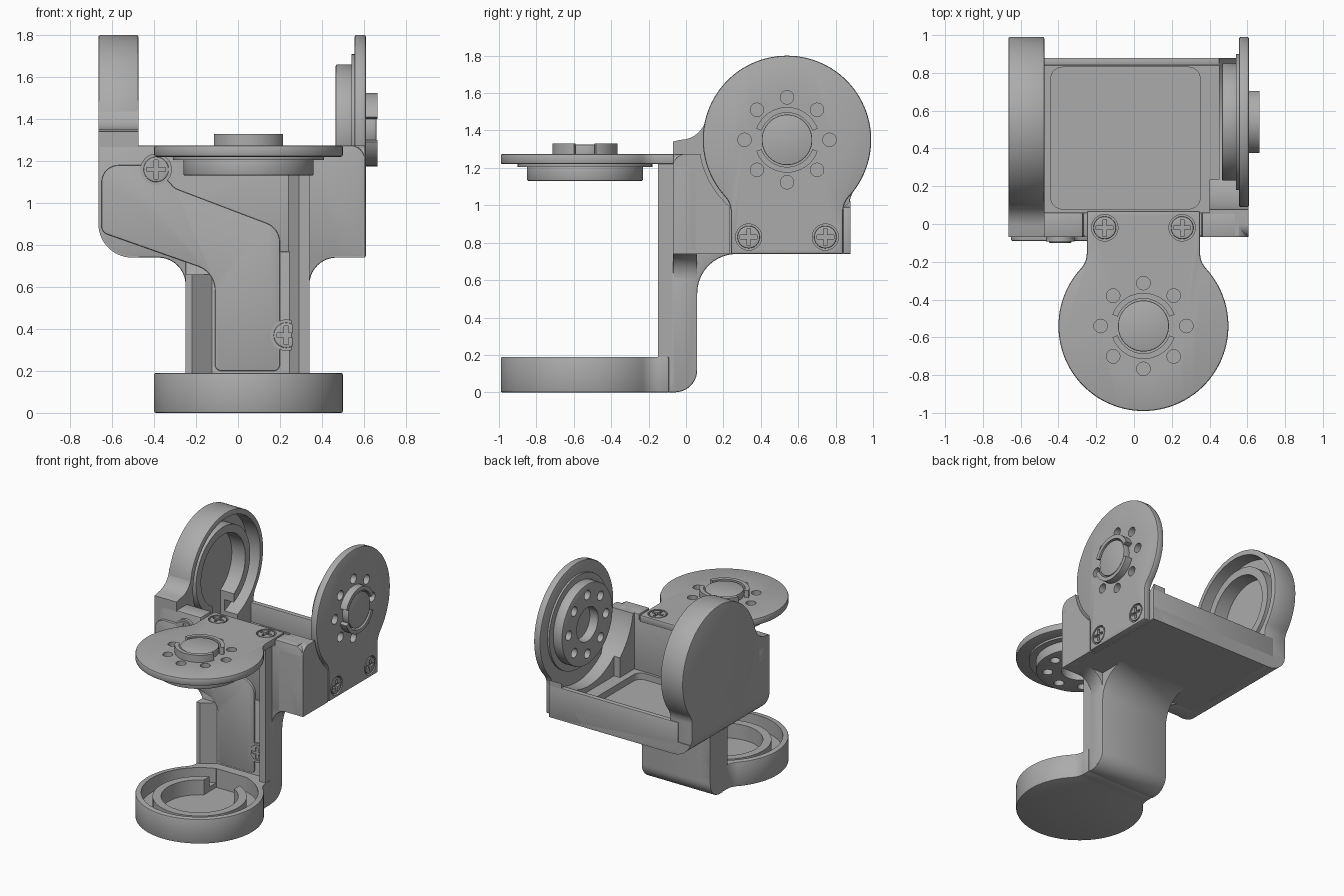
import bpy, bmesh
from math import sin, cos, pi, atan2, sqrt, tan, radians
from mathutils import Matrix, Vector

if "Cube" in bpy.data.objects:
    bpy.data.objects.remove(bpy.data.objects["Cube"])

grey = bpy.data.materials.new("plain grey")
grey.use_nodes = True
grey.diffuse_color = (0.41, 0.41, 0.41, 1)
grey.node_tree.nodes["Principled BSDF"].inputs["Base Color"].default_value = grey.diffuse_color

parts, cutters = [], []


def frame(u, v, origin=(0, 0, 0)):
    u, v = Vector(u), Vector(v)
    m = Matrix((u, v, u.cross(v))).transposed().to_4x4()
    m.translation = origin
    return m


LOWER = frame((1, 0, 0), (0, 1, 0), (0.05, -0.54, 0))
UPPER = frame((0, -1, 0), (0, 0, -1), (-0.665, 0.54, 1.35))
FRONT = frame((1, 0, 0), (0, 0, 1))       # depth runs toward the viewer side, -y
SIDE = frame((0, 1, 0), (0, 0, 1))        # depth runs along +x
PLAN = frame((1, 0, 0), (0, 1, 0))


def arc(cx, cy, r, a0, a1, n=12):
    return [(cx + r * cos(a0 + (a1 - a0) * i / n), cy + r * sin(a0 + (a1 - a0) * i / n))
            for i in range(n + 1)]


def circle(r, cx=0, cy=0, n=64):
    return arc(cx, cy, r, 0, 2 * pi, n)[:-1]


def box(u0, u1, v0, v1):
    return [(u0, v0), (u1, v0), (u1, v1), (u0, v1)]


def rounded(points):
    """Polygon whose corners (x, y, radius) are filleted."""
    out = []
    for i, (x, y, r) in enumerate(points):
        p = Vector((x, y))
        if not r:
            out.append((x, y))
            continue
        a = (Vector(points[i - 1][:2]) - p).normalized()
        b = (Vector(points[(i + 1) % len(points)][:2]) - p).normalized()
        half = a.angle(b) / 2
        c = p + (a + b).normalized() * r / sin(half)
        s, e = p + a * r / tan(half) - c, p + b * r / tan(half) - c
        a0, a1 = atan2(s.y, s.x), atan2(e.y, e.x)
        a1 += 2 * pi * round((a0 - a1) / (2 * pi))
        out += arc(c.x, c.y, r, a0, a1, 10)
    return out


def prism(name, pts, w0, w1, fr, bevel=0, cutter=False):
    bm = bmesh.new()
    low = [bm.verts.new(fr @ Vector((u, v, w0))) for u, v in pts]
    top = [bm.verts.new(fr @ Vector((u, v, w1))) for u, v in pts]
    bm.faces.new(low)
    bm.faces.new(top)
    for i in range(len(pts)):
        bm.faces.new((low[i - 1], low[i], top[i], top[i - 1]))
    bmesh.ops.recalc_face_normals(bm, faces=bm.faces)
    me = bpy.data.meshes.new(name)
    bm.to_mesh(me)
    bm.free()
    ob = bpy.data.objects.new(name, me)
    bpy.context.collection.objects.link(ob)
    (cutters if cutter else parts).append(ob)
    ob.hide_render = cutter
    if bevel:
        mod = ob.modifiers.new("soft edges", "BEVEL")
        mod.width, mod.segments, mod.limit_method = bevel, 2, "ANGLE"
    return ob


def tool(pts, w0, w1, fr):
    return prism("cutter", pts, w0, w1, fr, cutter=True)


def cut(ob, *tools):
    for t in tools:
        mod = ob.modifiers.new("cut", "BOOLEAN")
        mod.operation, mod.solver, mod.object = "DIFFERENCE", "EXACT", t


def disc_and_neck(half, end, r=0.45, rf=0.12):
    """Round plate outline with a filleted neck toward +v."""
    cx = half + rf
    cy = sqrt((r + rf) ** 2 - cx ** 2)
    a = atan2(cy, cx)
    right = arc(cx, cy, rf, pi + a, pi, 10)[1:]
    left = [(-u, v) for u, v in reversed(right)]
    return arc(0, 0, r, pi - a, 2 * pi + a, 72) + right + [(half, end), (-half, end)] + left


def screw(name, u, v, w, fr, r=0.06):
    head = prism(name, circle(r, u, v, 32), w - 0.035, w, fr, 0.005)
    for a, b in ((0.045, 0.01), (0.01, 0.045)):
        cut(head, tool(box(u - a, u + a, v - b, v + b), w - 0.02, w + 0.02, fr))


def bearing_cup(name, fr, half, end):
    body = prism(name + "_cup", disc_and_neck(half, end), 0, 0.19, fr, 0.008)
    ring = prism(name + "_inner_ring", circle(0.33), 0.05, 0.16, fr)
    bore = tool(circle(0.27), 0.045, 0.3, fr)
    channel = tool(box(-0.13, 0.13, 0.1, 0.44), 0.045, 0.3, fr)
    cut(body, tool(circle(0.41), 0.08, 0.3, fr), bore, channel)
    cut(ring, bore, channel)
    return body


def pivot_plate(name, fr):
    plate = prism(name + "_plate", disc_and_neck(0.3, 0.61), 1.22, 1.275, fr, 0.01)
    step = prism(name + "_step", circle(0.36), 1.205, 1.222, fr)
    ring = prism(name + "_boss", circle(0.31), 1.13, 1.22, fr, 0.008)
    for i in range(8):
        hole = tool(circle(0.036, 0.227 * cos(i * pi / 4), 0.227 * sin(i * pi / 4), 20), 1, 1.4, fr)
        for ob in (plate, step, ring):
            cut(ob, hole)
    cut(ring, tool(circle(0.13), 1.1, 1.2, fr))
    # hub with a split collar
    prism(name + "_hub", circle(0.135), 1.25, 1.325, fr, 0.006)
    for s in (0, pi):
        collar = arc(0, 0, 0.175, s + 0.35, s + pi - 0.35, 24) + arc(0, 0, 0.145, s + pi - 0.35, s + 0.35, 24)
        prism(name + "_collar", collar, 1.25, 1.33, fr)
    for u in (-0.205, 0.205):
        cut(plate, tool(circle(0.07, u, 0.52, 32), 1.25, 1.4, fr))
        screw(name + "_screw", u, 0.52, 1.275, fr)


# matching pivots for both axes
bearing_cup("lower", LOWER, 0.295, 0.45)
upper_cup = bearing_cup("upper", UPPER, 0.335, 0.61)
pivot_plate("lower", LOWER)
pivot_plate("upper", UPPER)

# column with rounded heel and flare into the tray
prism("column", rounded([(-0.1, 0, 0), (0.06, 0, 0.12), (0.06, 0.74, 0.21), (0.3, 0.74, 0),
                         (0.3, 0.77, 0), (-0.08, 0.77, 0), (-0.08, 0.1, 0)]), -0.25, 0.34, SIDE, 0.008)
prism("right_rail", [(0.24, -0.07), (0.29, -0.15), (0.34, -0.15), (0.34, 0)], 0.02, 1.17, PLAN)
prism("left_rail", [(-0.25, 0), (-0.25, -0.15), (-0.22, -0.15), (-0.11, -0.07)], 0.02, 0.66, PLAN)
prism("column_foot", box(-0.25, 0.34, -0.15, -0.05), 0.01, 0.19, PLAN)
prism("plate_support", box(-0.19, 0.34, -0.15, 0), 1.17, 1.222, PLAN)

# front wall with fillets down to the column
prism("front_wall", rounded([
    (-0.25, 0.15, 0), (0.34, 0.15, 0), (0.34, 0.74, 0.13), (0.605, 0.74, 0.02), (0.605, 1.275, 0.07),
    (0.36, 1.275, 0), (0.36, 1.222, 0), (-0.27, 1.222, 0), (-0.27, 1.275, 0), (-0.665, 1.275, 0),
    (-0.665, 0.74, 0.16), (-0.25, 0.74, 0.13)]), -0.06, 0.07, FRONT, 0.008)

# cable cover and its two screws
prism("cable_cover", rounded([
    (-0.65, 0.86, 0.04), (-0.11, 0.67, 0.12), (-0.11, 0.2, 0.03), (0.2, 0.2, 0.03), (0.2, 0.88, 0.1),
    (-0.3, 1.07, 0.05), (-0.4, 1.18, 0.03), (-0.65, 1.18, 0.08)]), 0.05, 0.09, FRONT, 0.006)
for x, z in ((-0.39, 1.16), (0.23, 0.37)):
    prism("cover_screw_boss", circle(0.075, x, z, 32), 0.05, 0.092, FRONT)
    screw("cover_screw", x, z, 0.1, FRONT)

# tray floor with a shallow pocket, and rear lip
floor = prism("tray_floor", box(-0.665, 0.555, -0.06, 0.88), 0.74, 0.84, PLAN)
cut(floor, tool(rounded([(-0.44, 0.08, 0.06), (0.35, 0.08, 0.06), (0.35, 0.83, 0.06), (-0.44, 0.83, 0.06)]),
                0.79, 1, PLAN))
lip = prism("rear_lip", box(-0.55, 0.56, 0.84, 0.88), 0.74, 0.99, PLAN, 0.006)

# right wall hollowed around the pivot, plus the corner block in front of it
wall = prism("right_wall", box(-0.06, 0.88, 0.74, 1.275), 0.45, 0.555, SIDE)
corner = prism("front_right_corner", rounded([(-0.07, 0.74, 0), (0.235, 0.74, 0), (0.235, 1.275, 0),
                                              (-0.07, 1.275, 0.07)]), 0.4, 0.605, SIDE)
clearance = tool(circle(0.47, 0.54, 1.35, 96), 0.2, 0.8, SIDE)
cut(wall, clearance)
cut(corner, clearance)

# left gusset blends the cup into the front wall
a = atan2(-0.33, -0.3) + 2 * pi
gusset = prism("left_gusset", [(-0.07, 0.74), (0.24, 0.74)] + arc(0.54, 1.35, 0.43, a, radians(158), 14)
               + arc(-0.03, 1.49, 0.14, radians(-5), radians(-90), 8) + [(-0.07, 1.34)], 0, 0.19,
               Matrix.Translation((-0.665, 0, 0)) @ SIDE)

# rounded lower left edge of the tray
edge = tool([(-0.7, 0.7)] + [(-0.505, 0.7)] + arc(-0.505, 0.9, 0.16, -pi / 2, -pi, 14) + [(-0.7, 0.9)],
            -1.1, 0.2, FRONT)
for ob in (floor, upper_cup, gusset, lip):
    cut(ob, edge)

# bake modifiers, drop cutters, finish shading
graph = bpy.context.evaluated_depsgraph_get()
baked = [bpy.data.meshes.new_from_object(ob.evaluated_get(graph)) for ob in parts]
for ob, me in zip(parts, baked):
    ob.modifiers.clear()
    ob.data = me
    me.materials.clear()
    me.materials.append(grey)
for ob in cutters:
    bpy.data.objects.remove(ob)
bpy.ops.object.select_all(action="DESELECT")
for ob in parts:
    ob.select_set(True)
bpy.context.view_layer.objects.active = parts[0]
bpy.ops.object.shade_smooth_by_angle(angle=radians(30))
